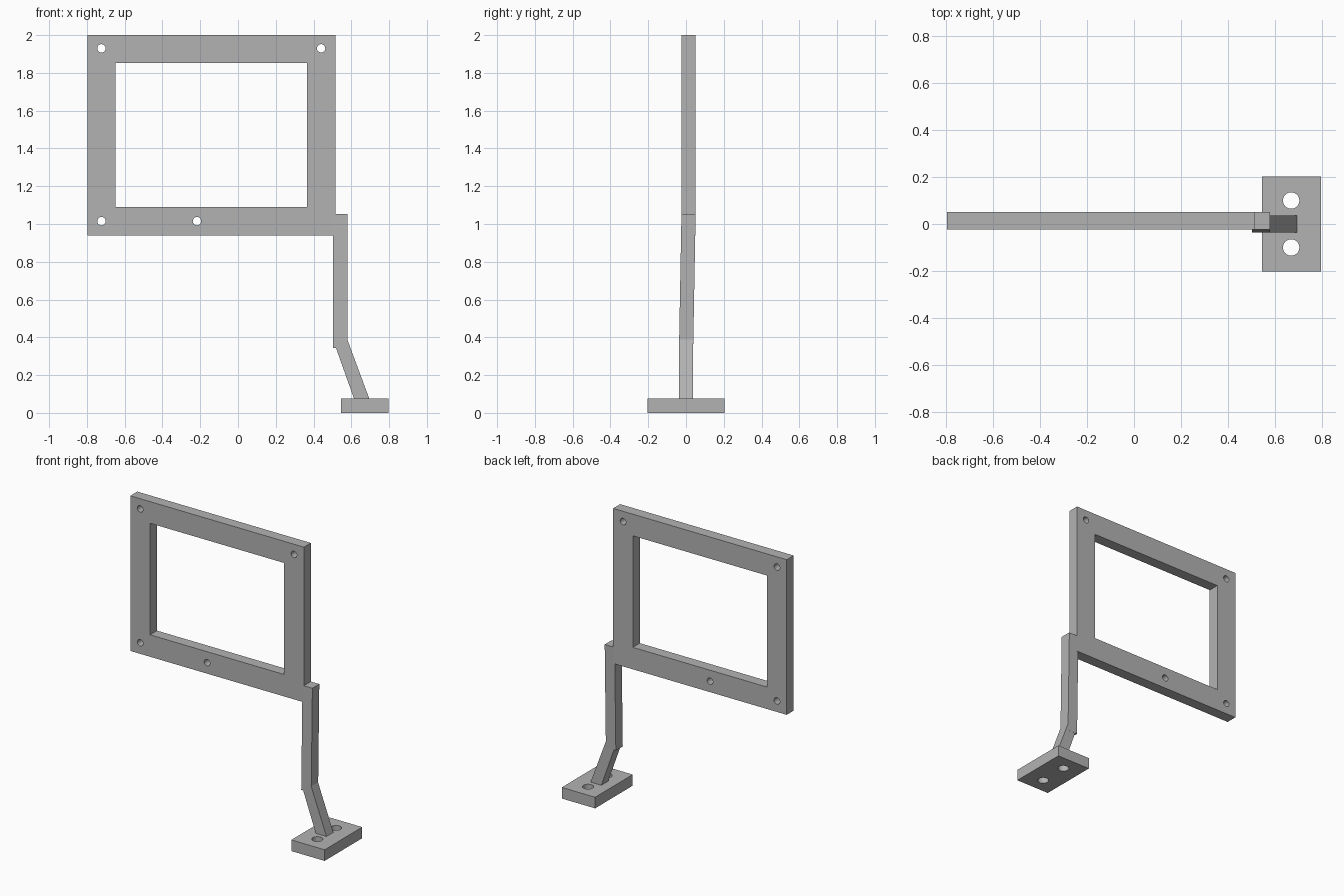
import bpy
import bmesh
from mathutils import Matrix, Vector

if "Cube" in bpy.data.objects:
    bpy.data.objects.remove(bpy.data.objects["Cube"], do_unlink=True)

# One plain grey for everything
GREY = (0.45, 0.45, 0.45, 1)
grey = bpy.data.materials.new("plain_grey")
grey.use_nodes = True
grey.diffuse_color = GREY
grey.node_tree.nodes["Principled BSDF"].inputs["Base Color"].default_value = GREY


def add_object(name, bm):
    bmesh.ops.recalc_face_normals(bm, faces=bm.faces)
    mesh = bpy.data.meshes.new(name)
    bm.to_mesh(mesh)
    bm.free()
    mesh.materials.append(grey)
    obj = bpy.data.objects.new(name, mesh)
    bpy.context.collection.objects.link(obj)
    return obj


def box(name, low, high):
    low, high = Vector(low), Vector(high)
    bm = bmesh.new()
    place = Matrix.Translation((low + high) / 2) @ Matrix.Diagonal((*(high - low), 1))
    bmesh.ops.create_cube(bm, size=1, matrix=place)
    return add_object(name, bm)


def rod(name, center, radius, axis):
    bm = bmesh.new()
    turn = Matrix.Rotation(1.5707963, 4, "X") if axis == "Y" else Matrix()
    bmesh.ops.create_cone(bm, cap_ends=True, segments=32, radius1=radius, radius2=radius,
                          depth=0.3, matrix=Matrix.Translation(center) @ turn)
    return add_object(name, bm)


def cut(obj, cutters):
    for cutter in cutters:
        cutter.hide_render = True
        mod = obj.modifiers.new("cut", "BOOLEAN")
        mod.operation = "DIFFERENCE"
        mod.solver = "EXACT"
        mod.object = cutter
    bpy.context.view_layer.objects.active = obj
    for mod in list(obj.modifiers):
        bpy.ops.object.modifier_apply(modifier=mod.name)
    for cutter in cutters:
        bpy.data.objects.remove(cutter, do_unlink=True)


def extrude_profile(name, points, front, back):
    bm = bmesh.new()
    face = bm.faces.new([bm.verts.new((x, front, z)) for x, z in points])
    grown = bmesh.ops.extrude_face_region(bm, geom=[face])["geom"]
    verts = [v for v in grown if isinstance(v, bmesh.types.BMVert)]
    bmesh.ops.translate(bm, verts=verts, vec=(0, back - front, 0))
    return add_object(name, bm)


# Rectangular frame with window and four screw holes
FRONT, BACK = -0.024, 0.051
frame = box("frame", (-0.797, FRONT, 0.94), (0.515, BACK, 2.0))
holes = [(-0.723, 1.93), (0.44, 1.93), (-0.723, 1.015), (-0.217, 1.015)]
window = box("window_cutter", (-0.648, -0.2, 1.09), (0.366, 0.2, 1.852))
cut(frame, [window] + [rod("hole_cutter", (x, 0, z), 0.022, "Y") for x, z in holes])

# Upright post, leaning slightly forward toward its foot
post = box("post", (0.504, FRONT, 0.343), (0.579, BACK, 1.053))
for v in post.data.vertices:
    if v.co.z < 0.5:
        v.co.y -= 0.013

# Slanted strut between post and base
extrude_profile("strut", [(0.616, 0.07), (0.697, 0.07), (0.579, 0.388), (0.519, 0.343)],
                -0.037, 0.037)

# Base plate with two mounting holes
base = box("base_plate", (0.545, -0.203, 0), (0.797, 0.203, 0.076))
cut(base, [rod("bolt_cutter", (0.67, y, 0.04), 0.035, "Z") for y in (-0.1, 0.1)])

# Smooth hole walls, crisp edges
bpy.ops.object.select_all(action="DESELECT")
for obj in (frame, base):
    obj.select_set(True)
bpy.context.view_layer.objects.active = frame
bpy.ops.object.shade_smooth_by_angle()
